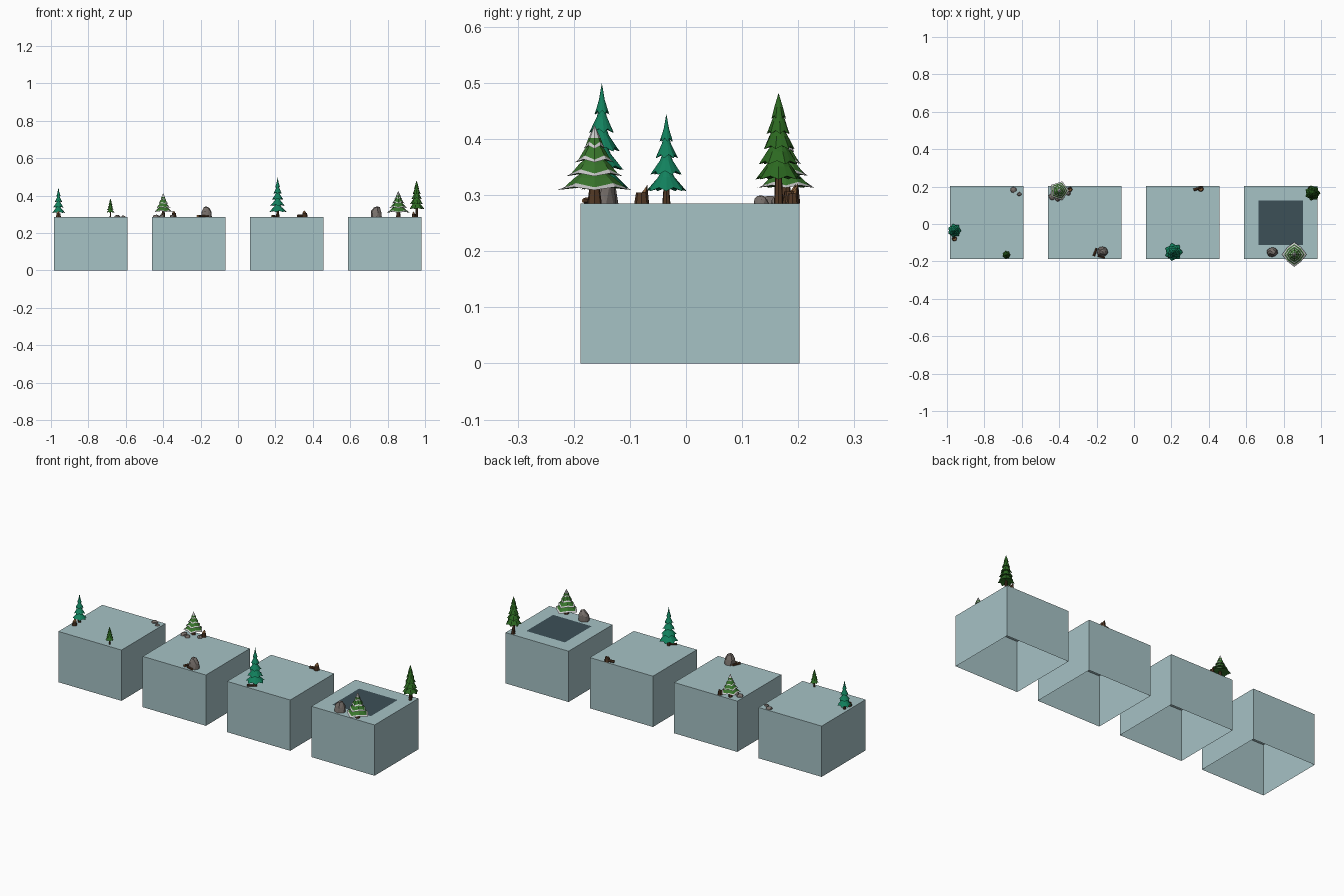
import bpy, bmesh, math, random
from mathutils import Vector, Matrix

random.seed(4)
cube = bpy.data.objects.get("Cube")
if cube:
    bpy.data.objects.remove(cube, do_unlink=True)


def material(name, color):
    m = bpy.data.materials.new(name)
    m.use_nodes = True
    m.diffuse_color = (*color, 1)
    m.node_tree.nodes["Principled BSDF"].inputs["Base Color"].default_value = (*color, 1)
    return m


ICE = material("pale blue", (0.38, 0.54, 0.56))
SLATE = material("dark slate", (0.045, 0.08, 0.095))
TEAL = material("teal green", (0.006, 0.22, 0.11))
GREEN = material("forest green", (0.025, 0.14, 0.015))
LEAF = material("leaf green", (0.04, 0.18, 0.025))
SNOW = material("snow", (0.6, 0.6, 0.6))
BARK = material("bark brown", (0.085, 0.04, 0.018))
WOOD = material("cut wood", (0.25, 0.12, 0.045))
STONE = material("stone grey", (0.19, 0.165, 0.15))

TOP = 0.285


def finish(name, bm, mats, location=(0, 0, 0)):
    bmesh.ops.recalc_face_normals(bm, faces=bm.faces)
    mesh = bpy.data.meshes.new(name)
    bm.to_mesh(mesh)
    bm.free()
    for m in mats:
        mesh.materials.append(m)
    obj = bpy.data.objects.new(name, mesh)
    obj.location = location
    bpy.context.collection.objects.link(obj)
    return obj


def block(name, x, window=False):
    """Open-bottomed block, optionally with a dark square inset in its top."""
    bm = bmesh.new()
    bmesh.ops.create_cube(bm, size=1)
    bmesh.ops.scale(bm, vec=(0.392, 0.39, TOP), verts=bm.verts)
    bottom = min(bm.faces, key=lambda f: f.calc_center_median().z)
    bmesh.ops.delete(bm, geom=[bottom], context='FACES_ONLY')
    if window:
        top = max(bm.faces, key=lambda f: f.calc_center_median().z)
        bmesh.ops.inset_region(bm, faces=[top], thickness=0.108)
        top.material_index = 1
    finish(name, bm, [ICE, SLATE], (x, 0.007, TOP / 2))


def add_ring(bm, n, r, z, notch=1.0, lift=0.0, turn=0.0):
    verts = []
    for i in range(n):
        a = turn + math.tau * i / n
        s = r * (notch if i % 2 else 1)
        verts.append(bm.verts.new((s * math.cos(a), s * math.sin(a), z + (lift if i % 2 else 0))))
    return verts


def bridge(bm, a, b, mat=0):
    n = len(a)
    for i in range(n):
        bm.faces.new((a[i], a[(i + 1) % n], b[(i + 1) % n], b[i])).material_index = mat


def fan(bm, ring, tip, mat=0):
    v = bm.verts.new(tip)
    for i in range(len(ring)):
        bm.faces.new((ring[i], ring[(i + 1) % len(ring)], v)).material_index = mat


def add_trunk(bm, r, height, mat):
    low, high = add_ring(bm, 7, r * 1.25, 0), add_ring(bm, 7, r * 0.8, height)
    bridge(bm, low, high, mat)
    for ring in (low, high):
        bm.faces.new(ring).material_index = mat


def tree(name, x, y, height, radius, color, tiers, base, points=8, waist=0.45, snowy=False, taper=1.0):
    """Stacked jagged skirts over a trunk; waist below 0.5 makes the skirts flare."""
    bm = bmesh.new()
    add_trunk(bm, radius * 0.16, base * 1.5, 1)
    step = (height - base) / (tiers + 0.7)
    for i in range(tiers):
        z = base + step * i
        r = radius * (1 - i / (tiers + 0.25)) ** taper
        tip = height if i == tiers - 1 else z + step * 1.9
        turn = 0 if snowy else i * 0.35
        rim = add_ring(bm, points * 2, r, z, 0.8, step * 0.22, turn)
        mid = add_ring(bm, points * 2, r * waist, z + (tip - z) * 0.45, turn=turn)
        if snowy:
            # Snow settles in a jagged band along each skirt edge
            edge = add_ring(bm, points * 2, r * 0.82, z + step * 0.2, 0.86, step * 0.3, turn)
            bridge(bm, rim, edge, 2)
            bridge(bm, edge, mid, 0)
        else:
            bridge(bm, rim, mid)
        fan(bm, mid, (0, 0, tip), 2 if snowy and i == tiers - 1 else 0)
        fan(bm, rim, (0, 0, z + step * 0.3))
    finish(name, bm, [color, BARK, SNOW], (x, y, TOP))


def rock(name, x, y, rx, ry, height):
    """Faceted boulder, cut flat where it meets the block."""
    bm = bmesh.new()
    bmesh.ops.create_icosphere(bm, subdivisions=2, radius=1)
    for v in bm.verts:
        v.co *= random.uniform(0.88, 1.06)
        if v.co.z < 0:
            v.co.z = 0
        v.co = Vector((v.co.x * rx, v.co.y * ry, min(v.co.z, 0.96) * height))
    finish(name, bm, [STONE], (x, y, TOP))


def stump(name, x, y, r, height, spike=0.4):
    """Broken stump with a pale cut top and a raised splinter."""
    bm = bmesh.new()
    low = add_ring(bm, 8, r * 1.2, 0)
    high = add_ring(bm, 8, r * 0.9, height * (1 - spike))
    high[2].co.z = height
    high[3].co.z = height * (1 - spike * 0.4)
    bridge(bm, low, high)
    fan(bm, high, (0, 0, height * (1 - spike) * 0.95), 1)
    bm.faces.new(low)
    finish(name, bm, [BARK, WOOD], (x, y, TOP))


def log(name, x, y, r, length, angle):
    """Fallen log with pale cut ends."""
    bm = bmesh.new()
    bmesh.ops.create_cone(bm, cap_ends=True, segments=7, radius1=r, radius2=r * 0.8, depth=length)
    for f in bm.faces:
        f.material_index = int(abs(f.normal.z) > 0.9)
    turn = Matrix.Rotation(angle, 3, 'Z') @ Matrix.Rotation(math.pi / 2, 3, 'Y')
    bmesh.ops.rotate(bm, matrix=turn, verts=bm.verts)
    finish(name, bm, [BARK, WOOD], (x, y, TOP + r * 0.85))


# Four blocks in a row
for i in range(4):
    block(f"block_{i + 1}", -0.788 + 0.524 * i, window=(i == 3))

# First block: teal tree, small green tree, pebbles
tree("teal_tree_small", -0.96, -0.035, 0.16, 0.037, TEAL, 4, 0.022, 7, 0.4, taper=0.9)
stump("stump_by_teal_tree", -0.96, -0.079, 0.011, 0.033)
tree("green_tree_small", -0.682, -0.165, 0.1, 0.022, GREEN, 5, 0.025, 7, 0.55, taper=0.8)
rock("pebble_large", -0.645, 0.183, 0.017, 0.016, 0.012)
rock("pebble_small", -0.613, 0.16, 0.012, 0.011, 0.009)

# Second block: snowy tree ringed with stones, boulder with a log
tree("snowy_tree_back", -0.40, 0.178, 0.128, 0.053, LEAF, 4, 0.028, 5, 0.55, True)
for i, (x, y, r) in enumerate([(-0.437, 0.146, 0.019), (-0.408, 0.134, 0.014), (-0.352, 0.165, 0.014)]):
    rock(f"tree_stone_{i + 1}", x, y, r, r, 0.015)
stump("stump_by_snowy_tree", -0.342, 0.185, 0.011, 0.035)
rock("boulder_left", -0.168, -0.148, 0.032, 0.028, 0.06)
log("fallen_log", -0.207, -0.15, 0.007, 0.045, 1.2)
log("short_log", -0.175, -0.175, 0.006, 0.04, -0.3)

# Third block: tall teal tree, broken stump
tree("teal_tree_tall", 0.212, -0.15, 0.215, 0.049, TEAL, 5, 0.027, 7, 0.4, taper=0.9)
log("root_log", 0.195, -0.168, 0.006, 0.035, 0.6)
stump("broken_stump", 0.357, 0.188, 0.013, 0.036)
log("stump_log", 0.335, 0.187, 0.008, 0.035, 0.3)

# Fourth block: tall green tree, snowy tree, boulder
tree("green_tree_tall", 0.955, 0.165, 0.197, 0.042, GREEN, 5, 0.043, 7, 0.58, taper=0.8)
stump("stump_by_green_tree", 0.94, 0.19, 0.009, 0.03)
tree("snowy_tree_front", 0.857, -0.163, 0.14, 0.066, LEAF, 4, 0.024, 4, 0.55, True)
rock("boulder_right", 0.74, -0.15, 0.031, 0.027, 0.062)
